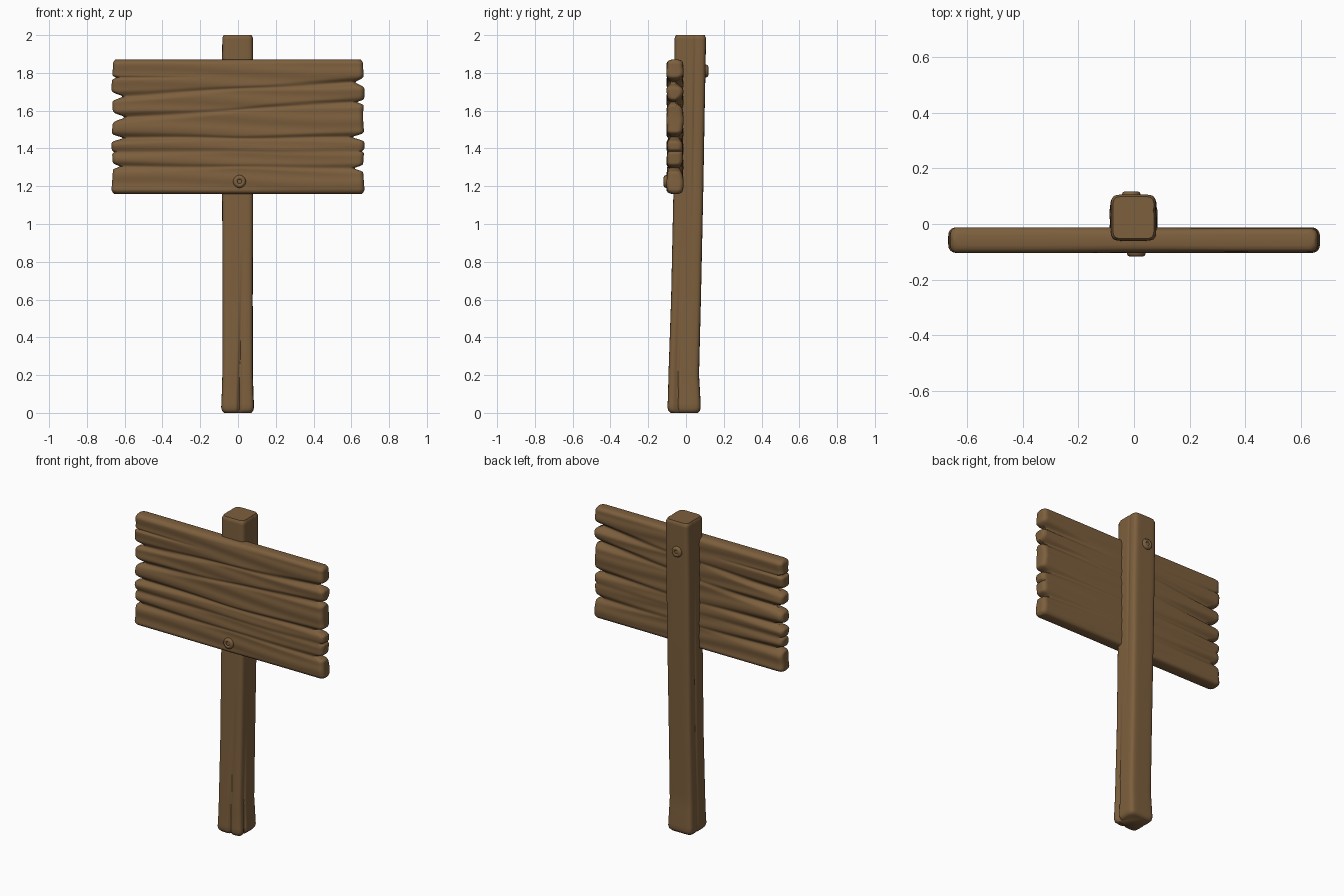
import bpy, bmesh, math
from mathutils import Matrix, Vector

if "Cube" in bpy.data.objects:
    bpy.data.objects.remove(bpy.data.objects["Cube"])

wood = bpy.data.materials.new("brown_wood")
wood.diffuse_color = (0.205, 0.115, 0.047, 1)
wood.use_nodes = True
wood.node_tree.nodes["Principled BSDF"].inputs["Base Color"].default_value = wood.diffuse_color


def finish(name, bm, angle=50):
    bmesh.ops.recalc_face_normals(bm, faces=bm.faces)
    me = bpy.data.meshes.new(name)
    bm.to_mesh(me)
    bm.free()
    ob = bpy.data.objects.new(name, me)
    bpy.context.collection.objects.link(ob)
    me.materials.append(wood)
    bpy.ops.object.select_all(action='DESELECT')
    ob.select_set(True)
    bpy.context.view_layer.objects.active = ob
    bpy.ops.object.shade_smooth_by_angle(angle=math.radians(angle))
    return ob


def bump(x, c, w):
    return math.exp(-((x - c) / w) ** 2)


def lerp_table(tab, z):
    for a, b in zip(tab, tab[1:]):
        if z <= b[0]:
            t = (z - a[0]) / (b[0] - a[0])
            return [p + (q - p) * t for p, q in zip(a[1:], b[1:])]
    return tab[-1][1:]


# Post: leaning loft of rounded squares, columns: z, centre y, half x, half y
POST = [(0.0, -0.010, 0.072, 0.072), (0.012, -0.010, 0.083, 0.084),
        (0.03, -0.010, 0.087, 0.088), (0.10, -0.010, 0.084, 0.085),
        (0.20, -0.012, 0.081, 0.081), (0.60, 0.000, 0.080, 0.079),
        (1.20, 0.013, 0.082, 0.079), (1.60, 0.019, 0.084, 0.080),
        (1.80, 0.021, 0.083, 0.082), (1.985, 0.023, 0.081, 0.083),
        (2.0, 0.023, 0.074, 0.076)]


def make_post():
    bm = bmesh.new()
    zs = [0, 0.006, 0.012, 0.02, 0.03] + [0.05 + 0.05 * i for i in range(39)]
    zs += [1.975, 1.985, 1.993, 2.0]
    n, rings = 96, []
    for z in zs:
        cy, hx, hy = lerp_table(POST, z)
        ring = []
        for i in range(n):
            a = 2 * math.pi * i / n
            c, s = math.cos(a), math.sin(a)
            k = (abs(c) ** 7 + abs(s) ** 7) ** (-1 / 7)
            x, y = c * k, s * k
            low = max(0, 1 - z / 0.9)
            g = 0
            if y < -0.9:    # front crack
                g = 0.016 * low * bump(x, 0.1 + 0.3 * z, 0.12)
            elif x > 0.9:   # right crack
                g = 0.013 * low * bump(y, -0.45, 0.13)
                g += 0.006 * bump(y, 0.35, 0.1) * bump(z, 1.6, 0.5)
            elif x < -0.9:  # left crack
                g = 0.008 * bump(y, 0.2, 0.12) * (0.5 + 0.5 * math.sin(2 * z))
            ring.append(bm.verts.new((x * (hx - g) - 0.002, cy + y * (hy - g), z)))
        rings.append(ring)
    for a, b in zip(rings, rings[1:]):
        for i in range(n):
            j = (i + 1) % n
            bm.faces.new((a[i], a[j], b[j], b[i]))
    bm.faces.new(rings[0])
    bm.faces.new(rings[-1])
    return finish("post", bm)


# Board: split ends as notches (height, depth, width)
LEFT = [(1.775, .02, .007), (1.675, .055, .016), (1.565, .06, .017),
        (1.455, .058, .013), (1.38, .012, .006), (1.305, .035, .010)]
RIGHT = [(1.75, .045, .017), (1.645, .035, .009), (1.46, .06, .014),
         (1.385, .012, .006), (1.295, .045, .012)]
# Grain grooves: left height, right height, front depth, back depth
GROOVES = [(1.675, 1.75, .020, .034), (1.565, 1.645, .020, .036),
           (1.455, 1.46, .022, .026), (1.38, 1.385, .009, .008),
           (1.305, 1.295, .014, .022)]
Z0, Z1, HX = 1.16, 1.87, 0.67


def end_x(z, notches):
    wob = 0.006 * math.sin(z * 23)
    return HX - 0.004 + wob * 0.6 - sum(d * bump(z, c, w) for c, d, w in notches)


def groove(t, z, side):
    s, e = 0, abs(t)
    for zl, zr, f, b in GROOVES:
        c = zl + (zr - zl) * (t + 1) / 2 + 0.006 * math.sin(3.5 * t + zl * 20) * (1 - e)
        if side < 0:
            s += f * (0.3 + 0.7 * e ** 1.5) * bump(z, c, 0.008 + 0.012 * e)
        else:
            s += b * (0.05 + 0.95 * e ** 1.6) * bump(z, c, 0.007 + 0.018 * e)
    s += 0.012 * bump(z, 1.775, 0.007) * max(0, -t - 0.3)
    s += 0.002 * (1 + math.sin(z * 75 + 1.7 * math.sin(2 * t)))
    return min(s, 0.038)


def make_board():
    bm = bmesh.new()
    nu, nv, r = 72, 160, 0.026
    grids = {}
    for side in (-1, 1):
        for i in range(nu + 1):
            t = math.sin(math.pi / 2 * (2 * i / nu - 1))
            for j in range(nv + 1):
                q = 2 * j / nv - 1
                v = 0.5 + 0.5 * (0.75 * q + 0.25 * math.sin(math.pi / 2 * q))
                z = Z0 + (Z1 - Z0) * v
                xl, xr = -end_x(z, LEFT), end_x(z, RIGHT)
                x = xl + (xr - xl) * (t + 1) / 2
                half = 0.046 - groove(t, z, side)
                # round over every outer edge, top and bottom corners included
                for d in (x - xl, xr - x, z - Z0, Z1 - z):
                    if d < r:
                        half -= r * (1 - math.sqrt(max(0, 1 - (1 - d / r) ** 2)))
                cz = min(z - Z0, Z1 - z)
                if cz < 0.025:
                    x *= 1 - 0.02 * (1 - cz / 0.025) ** 2
                grids[side, i, j] = bm.verts.new((x, -0.058 + side * max(half, 0.004), z))
        for i in range(nu):
            for j in range(nv):
                bm.faces.new([grids[side, i + a, j + b]
                              for a, b in ((0, 0), (1, 0), (1, 1), (0, 1))])
    # rim joining front and back
    rim = [(i, 0) for i in range(nu)] + [(nu, j) for j in range(nv)]
    rim += [(i, nv) for i in range(nu, 0, -1)] + [(0, j) for j in range(nv, 0, -1)]
    for p, q in zip(rim, rim[1:] + rim[:1]):
        bm.faces.new((grids[-1, *p], grids[-1, *q], grids[1, *q], grids[1, *p]))
    return finish("sign_board", bm, 60)


# Pegs: turned profile (radius, height) with a dimple in the middle
PROFILE = [(.033, -.03), (.034, .004), (.030, .011), (.023, .015),
           (.017, .015), (.012, .010), (.006, .011)]


def make_peg(name, x, y, z, side):
    bm = bmesh.new()
    n, rings = 20, []
    for r, h in PROFILE:
        rings.append([bm.verts.new((x + r * math.cos(2 * math.pi * k / n), y + side * h,
                                    z + r * math.sin(2 * math.pi * k / n)))
                      for k in range(n)])
    for a, b in zip(rings, rings[1:]):
        for k in range(n):
            m = (k + 1) % n
            bm.faces.new((a[k], a[m], b[m], b[k]))
    bm.faces.new(rings[0])
    bm.faces.new(rings[-1])
    return finish(name, bm)


make_post()
make_board()
make_peg("front_peg", 0.008, -0.103, 1.225, -1)
make_peg("back_peg", -0.01, 0.103, 1.81, 1)
